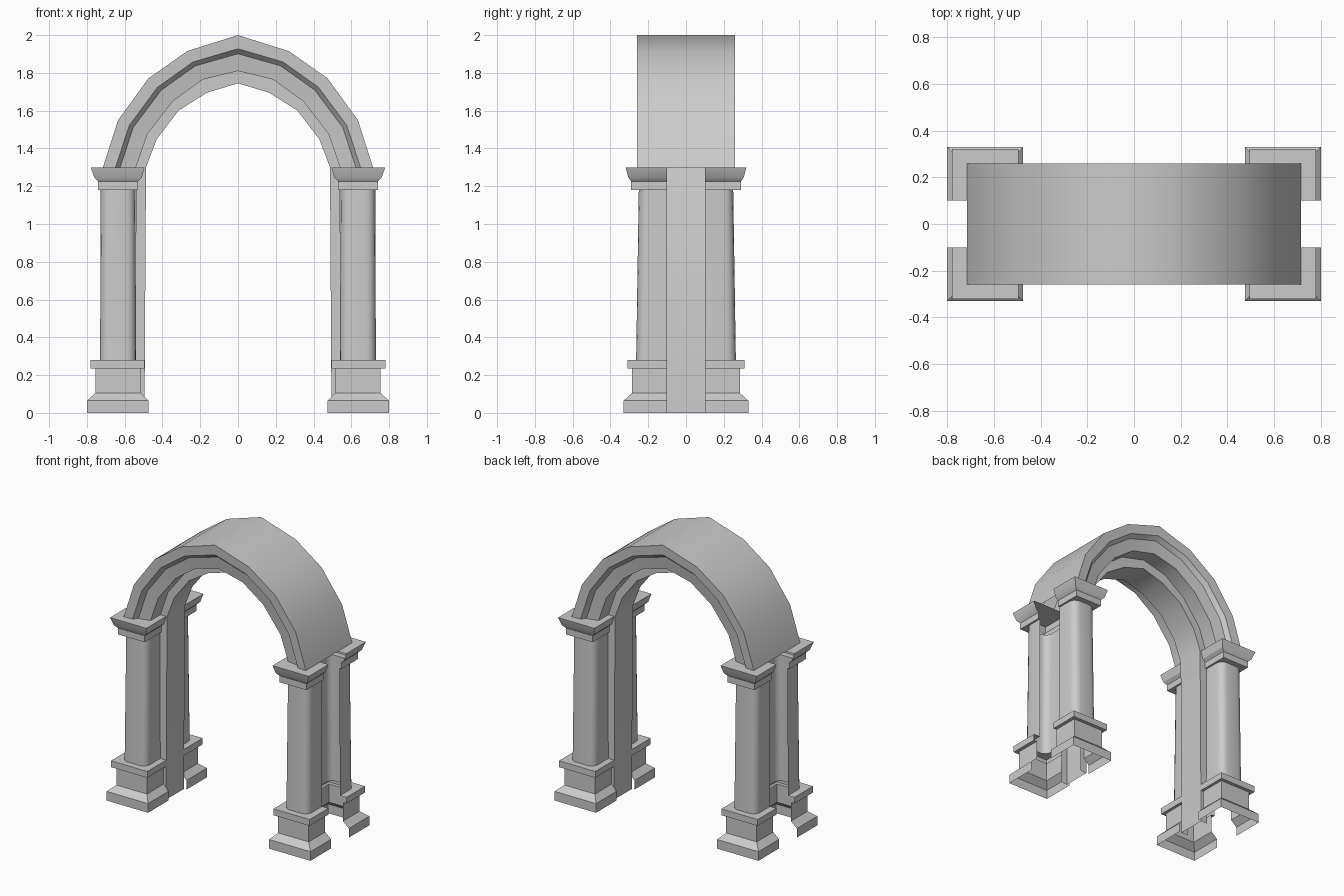
import bpy, bmesh, math

if "Cube" in bpy.data.objects:
    bpy.data.objects.remove(bpy.data.objects["Cube"])


def loft(name, rows, smooth_angle=40):
    """Skin a grid of point rows into a sheet."""
    bm = bmesh.new()
    grid = [[bm.verts.new(p) for p in row] for row in rows]
    for a, b in zip(grid, grid[1:]):
        for i in range(len(a) - 1):
            bm.faces.new((a[i], a[i + 1], b[i + 1], b[i]))
    bmesh.ops.remove_doubles(bm, verts=bm.verts, dist=1e-5)
    bmesh.ops.recalc_face_normals(bm, faces=bm.faces)
    me = bpy.data.meshes.new(name)
    bm.to_mesh(me)
    bm.free()
    ob = bpy.data.objects.new(name, me)
    bpy.context.collection.objects.link(ob)
    bpy.ops.object.select_all(action='DESELECT')
    ob.select_set(True)
    bpy.context.view_layer.objects.active = ob
    bpy.ops.object.shade_smooth_by_angle(angle=math.radians(smooth_angle))
    return ob


def both_sides(half):
    """Mirror a half path (springing to crown) over x = 0."""
    return [(-x, z) for x, z in half] + [(x, z) for x, z in half[-2::-1]]


# Arch rings, from the springing to the crown
outer = both_sides([(.715, 1.3), (.635, 1.55), (.475, 1.77), (.27, 1.915), (0, 2)])
middle_half = [(.54, 1.3), (.48, 1.475), (.345, 1.65), (.185, 1.765), (0, 1.81)]
inner_half = [(.487, 1.3), (.43, 1.45), (.315, 1.6), (.165, 1.695), (0, 1.745)]
middle = both_sides(middle_half)

# Moulded arch: (fraction from outer to middle ring, y)
front = [(1, -.1), (1, -.21), (.52, -.225), (.38, -.255), (0, -.26)]
section = front + [(t, -y) for t, y in reversed(front)]
loft("moulded_arch", [[(a[0] + (b[0] - a[0]) * t, y, a[1] + (b[1] - a[1]) * t)
                       for t, y in section] for a, b in zip(outer, middle)])

# Narrow inner band running down the jambs to the ground
band_mid = both_sides([(.545, 0)] + middle_half)
band_in = both_sides([(.495, 0)] + inner_half)
loft("inner_band", [[(m[0], -.1, m[1]), (n[0], -.1, n[1]), (n[0], .1, n[1]), (m[0], .1, m[1])]
                    for m, n in zip(band_mid, band_in)])


# Columns: each level is a U-shaped outline, open toward y = 0
def outline(z, x0, x1, y, r, sx, sy):
    pts = [(x0, .1)]
    for cx, a0 in ((x0 + r, 180), (x1 - r, 90)):
        for i in range(5):
            a = math.radians(a0 - i * 22.5)
            pts.append((cx + r * math.cos(a), y - r + r * math.sin(a)))
    pts.append((x1, .1))
    return [(sx * px, sy * py, z) for px, py in pts]


levels = [  # z, inner x, outer x, front y, corner radius
    (0, .475, .80, .33, 0), (.065, .475, .80, .33, 0),
    (.105, .515, .755, .285, 0), (.235, .515, .755, .285, 0),
    (.235, .495, .78, .31, 0), (.28, .495, .78, .31, 0),
    (.28, .54, .73, .264, .05), (1.18, .543, .727, .25, .05),
    (1.18, .53, .74, .29, 0), (1.225, .53, .74, .29, 0),
    (1.245, .51, .76, .305, 0), (1.30, .495, .78, .32, 0),
    (1.30, .495, .78, .1, 0),  # closes the top of the capital
]
for sx, side in ((-1, "left"), (1, "right")):
    for sy, end in ((-1, "front"), (1, "back")):
        loft(f"{end}_{side}_column", [outline(*lv, sx, sy) for lv in levels], 28)
